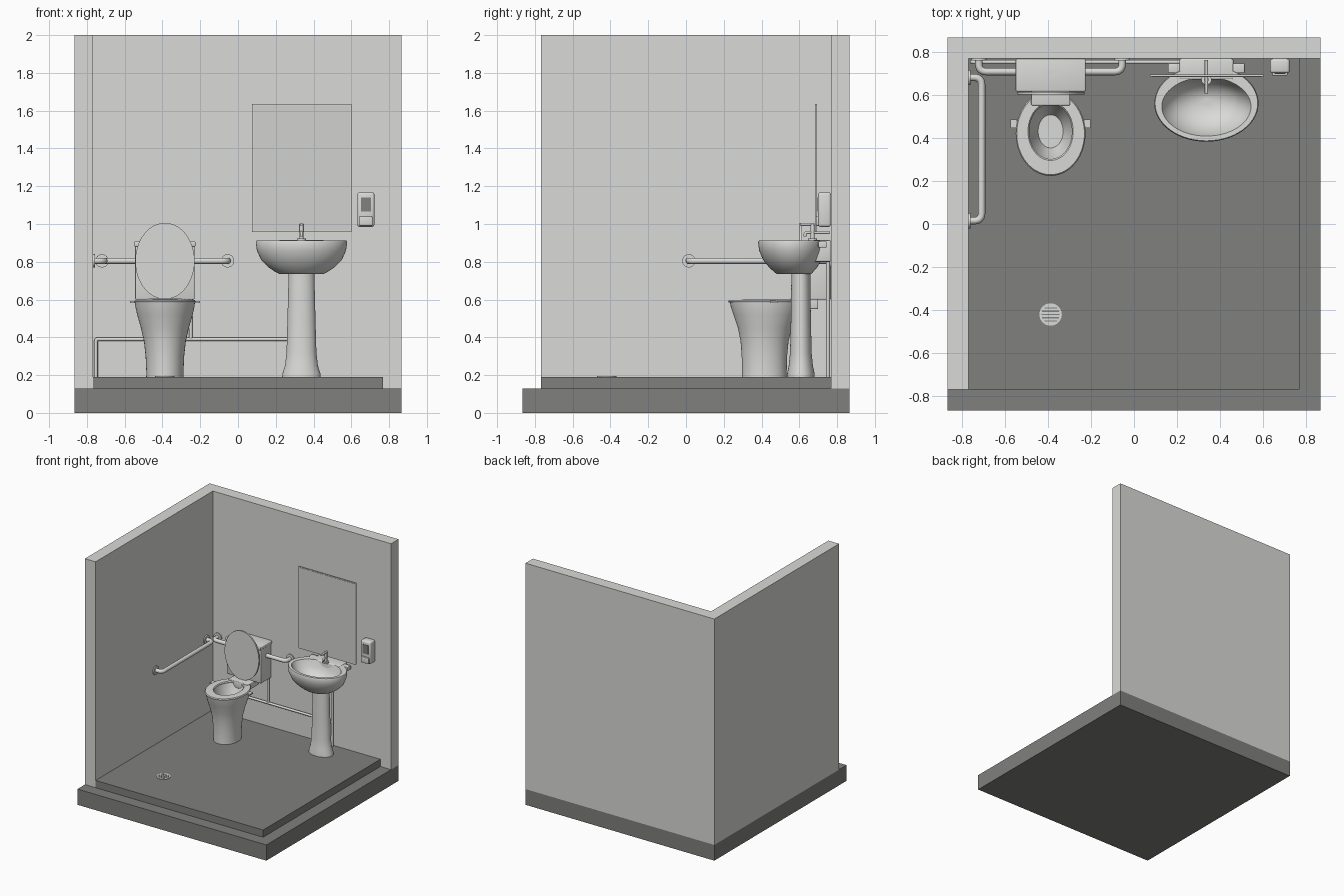
import bpy, bmesh, math
from mathutils import Vector, Matrix

cube = bpy.data.objects.get("Cube")
if cube:
    bpy.data.objects.remove(cube, do_unlink=True)


def material(name, r, g, b):
    m = bpy.data.materials.new(name)
    m.use_nodes = True
    m.diffuse_color = (r, g, b, 1)
    m.node_tree.nodes["Principled BSDF"].inputs["Base Color"].default_value = (r, g, b, 1)
    return m


WALL = material("wall_white", 0.70, 0.70, 0.68)
FLOOR = material("floor_grey", 0.215, 0.215, 0.205)
CERAMIC = material("ceramic_white", 0.70, 0.70, 0.68)
GLASS = material("mirror_grey", 0.64, 0.64, 0.62)
DARK = material("window_grey", 0.22, 0.22, 0.21)


def finish(name, bm, mat, smooth=False):
    bmesh.ops.recalc_face_normals(bm, faces=bm.faces)
    me = bpy.data.meshes.new(name)
    bm.to_mesh(me)
    bm.free()
    me.materials.append(mat)
    ob = bpy.data.objects.new(name, me)
    bpy.context.collection.objects.link(ob)
    if smooth:
        select(ob)
        bpy.ops.object.shade_smooth_by_angle(angle=math.radians(40))
    return ob


def select(ob):
    bpy.ops.object.select_all(action='DESELECT')
    ob.select_set(True)
    bpy.context.view_layer.objects.active = ob


def box(name, x, y, z, mat, bevel=0):
    """Box from (min, max) pairs."""
    lo, hi = Vector((x[0], y[0], z[0])), Vector((x[1], y[1], z[1]))
    bm = bmesh.new()
    bmesh.ops.create_cube(bm, size=1, matrix=Matrix.Translation((lo + hi) / 2)
                          @ Matrix.Diagonal((*(hi - lo), 1)))
    if bevel:
        bmesh.ops.bevel(bm, geom=bm.edges[:], offset=bevel, segments=3,
                        profile=0.5, affect='EDGES')
    return finish(name, bm, mat, bool(bevel))


def disc(name, center, rx, ry, depth, mat, axis='Z'):
    """Elliptic cylinder; rx and ry lie across its axis."""
    turn = {'Z': Matrix(), 'Y': Matrix.Rotation(math.pi / 2, 4, 'X'),
            'X': Matrix.Rotation(math.pi / 2, 4, 'Y')}[axis]
    bm = bmesh.new()
    bmesh.ops.create_cone(bm, cap_ends=True, segments=48, radius1=1, radius2=1, depth=depth,
                          matrix=Matrix.Translation(center) @ turn @ Matrix.Diagonal((rx, ry, 1, 1)))
    return finish(name, bm, mat, True)


def loft(name, cx, rings, mat, closed=False, n=56):
    """Skin horizontal ellipses given as (z, centre y, rx, ry)."""
    bm = bmesh.new()
    loops = []
    for z, cy, rx, ry in rings:
        loops.append([bm.verts.new((cx + rx * math.cos(math.tau * i / n),
                                    cy + ry * math.sin(math.tau * i / n), z)) for i in range(n)])
    pairs = list(zip(loops, loops[1:]))
    if closed:
        pairs.append((loops[-1], loops[0]))
    else:
        bm.faces.new(loops[0])
        bm.faces.new(loops[-1])
    for a, b in pairs:
        for i in range(n):
            j = (i + 1) % n
            bm.faces.new((a[i], a[j], b[j], b[i]))
    return finish(name, bm, mat, True)


def tube(name, path, radius, mat, bend=0.0):
    """Round tube along a path with softened corners."""
    p = [Vector(q) for q in path]
    pts = [p[0]]
    for a, c, b in zip(p, p[1:], p[2:]):
        s, e = c + (a - c).normalized() * bend, c + (b - c).normalized() * bend
        steps = 6 if bend else 0
        for k in range(steps + 1):
            t = k / max(steps, 1)
            pts.append(s * (1 - t) ** 2 + c * 2 * t * (1 - t) + e * t * t)
    pts.append(p[-1])
    cu = bpy.data.curves.new(name, 'CURVE')
    cu.dimensions = '3D'
    cu.bevel_depth = radius
    cu.bevel_resolution = 3
    cu.use_fill_caps = True
    sp = cu.splines.new('POLY')
    sp.points.add(len(pts) - 1)
    for q, v in zip(sp.points, pts):
        q.co = (*v, 1)
    cu.materials.append(mat)
    ob = bpy.data.objects.new(name, cu)
    bpy.context.collection.objects.link(ob)
    select(ob)
    bpy.ops.object.convert(target='MESH')
    bpy.ops.object.shade_smooth_by_angle(angle=math.radians(50))


# Room shell
E, I = 0.865, 0.767
box("base_slab", (-E, E), (-E, E), (0, 0.13), FLOOR)
box("floor_screed", (-I, I), (-I, I), (0.13, 0.175), FLOOR)
box("floor_tiles", (-I, I), (-I, I), (0.175, 0.19), FLOOR)
box("back_wall", (-E, E), (I, E), (0.13, 2), WALL)
box("side_wall", (-E, -I), (-I, I), (0.13, 2), WALL)

# Floor drain
TX = -0.387
disc("floor_drain", (TX, -0.42, 0.191), 0.052, 0.052, 0.006, CERAMIC)
for k in range(-2, 3):
    w = math.sqrt(0.042 ** 2 - (k * 0.015) ** 2)
    box("drain_slot", (TX - w, TX + w), (k * 0.015 - 0.423, k * 0.015 - 0.417), (0.193, 0.1955), DARK)

# Toilet
loft("toilet_bowl", TX, [
    (0.19, 0.415, 0.099, 0.119), (0.21, 0.415, 0.098, 0.118), (0.3, 0.415, 0.102, 0.12),
    (0.38, 0.416, 0.111, 0.127), (0.45, 0.418, 0.127, 0.143), (0.52, 0.42, 0.147, 0.169),
    (0.56, 0.42, 0.156, 0.182), (0.585, 0.42, 0.159, 0.188), (0.586, 0.43, 0.104, 0.134),
    (0.55, 0.43, 0.094, 0.122), (0.5, 0.43, 0.075, 0.098), (0.46, 0.43, 0.058, 0.077)], CERAMIC)
loft("toilet_seat", TX, [
    (0.584, 0.42, 0.159, 0.193), (0.591, 0.42, 0.162, 0.197), (0.598, 0.42, 0.157, 0.191),
    (0.599, 0.43, 0.105, 0.135), (0.592, 0.43, 0.099, 0.128), (0.584, 0.43, 0.101, 0.13)],
    CERAMIC, closed=True)
for s in (-1, 1):
    x = sorted((TX + s * 0.155, TX + s * 0.185))
    box("seat_tab", x, (0.446, 0.485), (0.581, 0.592), CERAMIC)
disc("toilet_lid", (TX, 0.607, 0.804), 0.157, 0.202, 0.012, CERAMIC, 'Y')
box("toilet_tank", (TX - 0.157, TX + 0.157), (0.63, I), (0.6, 0.885), CERAMIC, 0.006)
box("tank_cover", (TX - 0.162, TX + 0.162), (0.615, I), (0.88, 0.908), CERAMIC, 0.006)
disc("flush_button", (TX, 0.695, 0.909), 0.021, 0.021, 0.008, CERAMIC)
box("toilet_neck", (TX - 0.09, TX + 0.09), (0.55, 0.7), (0.55, 0.605), CERAMIC, 0.006)

# Washbasin and pedestal
SX = 0.336
loft("basin", SX, [
    (0.735, 0.572, 0.115, 0.09), (0.745, 0.57, 0.137, 0.102), (0.77, 0.567, 0.174, 0.127),
    (0.81, 0.563, 0.214, 0.155), (0.86, 0.56, 0.236, 0.173), (0.9, 0.56, 0.242, 0.178),
    (0.912, 0.56, 0.238, 0.174), (0.912, 0.545, 0.207, 0.137), (0.9, 0.545, 0.202, 0.132),
    (0.86, 0.548, 0.182, 0.12), (0.81, 0.555, 0.135, 0.088), (0.785, 0.56, 0.07, 0.045),
    (0.78, 0.565, 0.025, 0.02)], CERAMIC)
loft("basin_pedestal", SX, [
    (0.19, 0.608, 0.102, 0.073), (0.21, 0.608, 0.1, 0.072), (0.25, 0.608, 0.087, 0.064),
    (0.32, 0.608, 0.079, 0.057), (0.5, 0.608, 0.074, 0.053), (0.74, 0.608, 0.068, 0.05)], CERAMIC)
disc("basin_drain", (SX, 0.567, 0.782), 0.018, 0.018, 0.006, CERAMIC)
box("basin_back", (SX - 0.125, SX + 0.125), (0.67, I), (0.8, 0.914), CERAMIC, 0.008)
for s in (-1, 1):
    x = sorted((SX + s * 0.12, SX + s * 0.178))
    box("basin_bracket", x, (0.7, 0.745), (0.875, 0.908), CERAMIC, 0.005)

# Tap
disc("tap_foot", (SX, 0.67, 0.917), 0.024, 0.024, 0.012, CERAMIC)
tube("tap_body", [(SX, 0.67, 0.91), (SX, 0.67, 1.0)], 0.011, CERAMIC)
tube("tap_spout", [(SX, 0.76, 0.955), (SX, 0.63, 0.955), (SX, 0.63, 0.935)], 0.008, CERAMIC, 0.012)
tube("tap_lever", [(SX, 0.685, 0.998), (SX, 0.605, 0.998)], 0.008, CERAMIC)

# Mirror
box("mirror_frame", (0.075, 0.6), (0.684, 0.694), (0.957, 1.635), CERAMIC)
box("mirror_glass", (0.083, 0.592), (0.682, 0.685), (0.965, 1.627), GLASS)

# Soap dispenser
box("dispenser_case", (0.632, 0.722), (0.7, I), (0.985, 1.168), CERAMIC, 0.012)
box("dispenser_window", (0.652, 0.704), (0.696, 0.702), (1.065, 1.14), DARK)
box("dispenser_tray", (0.642, 0.712), (0.688, 0.705), (0.99, 1.04), CERAMIC, 0.005)

# Grab rails, one on each wall
GZ, R = 0.805, 0.707
tube("side_rail", [(-I, 0.015, GZ), (-R, 0.015, GZ), (-R, 0.68, GZ), (-I, 0.68, GZ)], 0.017, CERAMIC, 0.035)
tube("back_rail", [(-0.72, I, GZ), (-0.72, R, GZ), (-0.055, R, GZ), (-0.055, I, GZ)], 0.017, CERAMIC, 0.035)
for y in (0.015, 0.68):
    disc("side_rail_flange", (-0.763, y, GZ), 0.035, 0.035, 0.01, CERAMIC, 'X')
for x in (-0.72, -0.055):
    disc("back_rail_flange", (x, 0.763, GZ), 0.035, 0.035, 0.01, CERAMIC, 'Y')

# Water pipes along the back wall
PY = 0.752
tube("supply_pipe", [(-0.752, PY, 0.19), (-0.752, PY, 0.39), (SX, PY, 0.39)], 0.01, CERAMIC, 0.012)
tube("toilet_pipe", [(-0.25, PY, 0.39), (-0.25, PY, 0.61)], 0.01, CERAMIC)
tube("basin_pipe", [(SX, PY, 0.19), (SX, PY, 0.81)], 0.01, CERAMIC)
